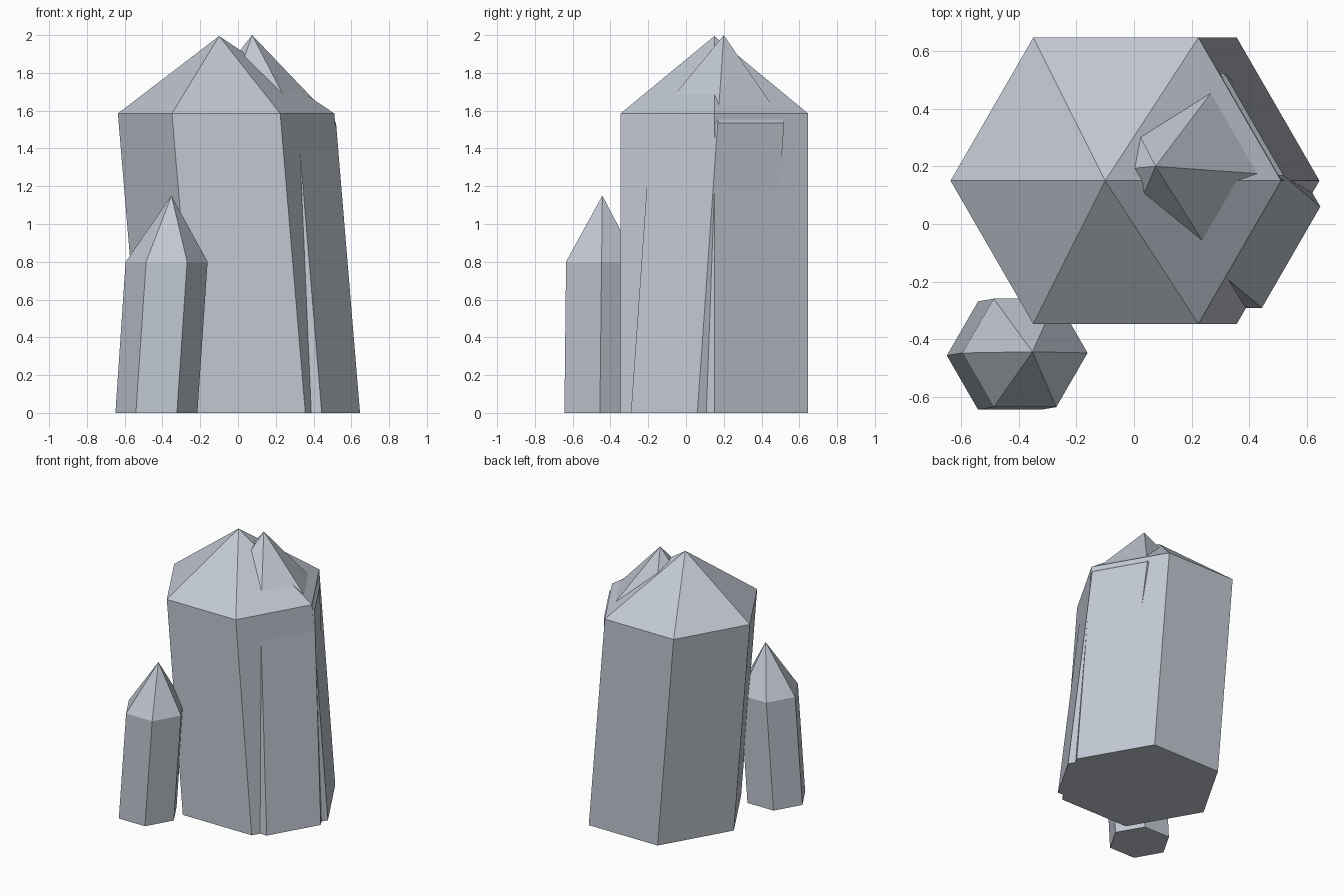
import bpy, bmesh, math
from mathutils import Vector

if "Cube" in bpy.data.objects:
    bpy.data.objects.remove(bpy.data.objects["Cube"])

stone = bpy.data.materials.new("pale blue grey")
stone.diffuse_color = (0.54, 0.58, 0.65, 1)
stone.use_nodes = True
stone.node_tree.nodes["Principled BSDF"].inputs["Base Color"].default_value = stone.diffuse_color


def crystal(name, base, ring, radius, tip, sides=6):
    """Leaning prism from base centre to ring centre, capped by a pointed tip."""
    bm = bmesh.new()

    def loop(centre):
        return [bm.verts.new(Vector(centre) + radius * Vector((math.cos(a), math.sin(a), 0)))
                for a in (math.tau * i / sides for i in range(sides))]

    low, high, apex = loop(base), loop(ring), bm.verts.new(tip)
    bm.faces.new(low[::-1])
    for i in range(sides):
        j = (i + 1) % sides
        bm.faces.new((low[i], low[j], high[j], high[i]))
        bm.faces.new((high[i], high[j], apex))
    mesh = bpy.data.meshes.new(name)
    bm.to_mesh(mesh)
    bm.free()
    mesh.materials.append(stone)
    obj = bpy.data.objects.new(name, mesh)
    bpy.context.collection.objects.link(obj)


# Main shaft, a second one growing through it, and a small one in front
crystal("large_crystal", (0.07, 0.15, 0), (-0.063, 0.15, 1.585), 0.573, (-0.1, 0.15, 1.995))
crystal("embedded_crystal", (0.24, 0.06, 0), (0.113, 0.168, 1.535), 0.406, (0.075, 0.2, 2.0))
crystal("small_crystal", (-0.432, -0.456, 0), (-0.378, -0.447, 0.8), 0.217, (-0.352, -0.443, 1.15))
